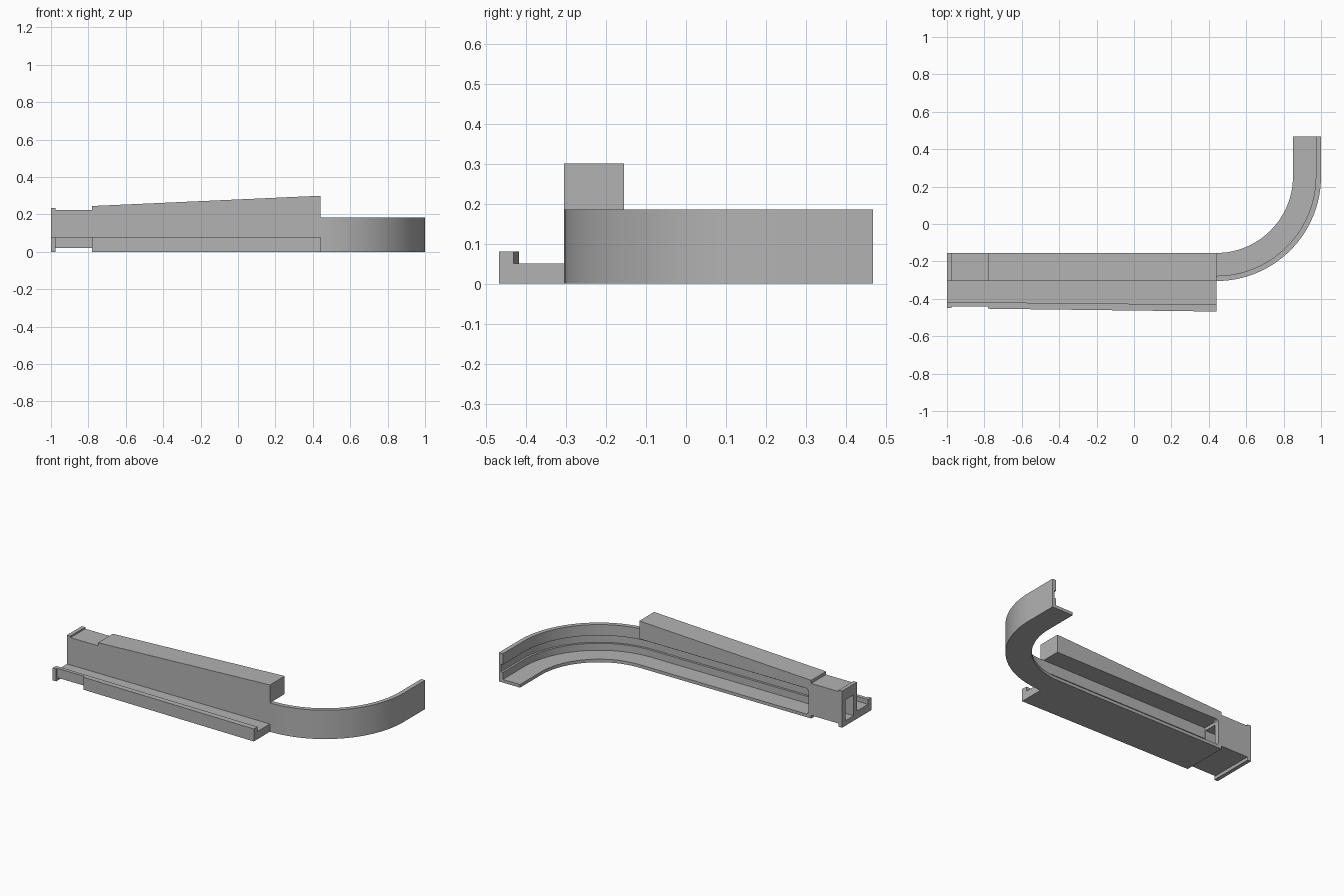
import bpy, bmesh, math
from mathutils import Vector

cube = bpy.data.objects.get("Cube")
if cube:
    bpy.data.objects.remove(cube, do_unlink=True)

grey = bpy.data.materials.new("plain grey")
grey.use_nodes = True
grey.diffuse_color = (0.45, 0.45, 0.45, 1)
grey.node_tree.nodes["Principled BSDF"].inputs["Base Color"].default_value = grey.diffuse_color


def loft(name, rings, smooth=False):
    """Skin matching closed rings of points and cap both ends."""
    bm = bmesh.new()
    loops = [[bm.verts.new(p) for p in ring] for ring in rings]
    n = len(loops[0])
    for a, b in zip(loops, loops[1:]):
        for i in range(n):
            j = (i + 1) % n
            bm.faces.new((a[i], a[j], b[j], b[i]))
    bm.faces.new(loops[0])
    bm.faces.new(loops[-1])
    bmesh.ops.recalc_face_normals(bm, faces=bm.faces)
    mesh = bpy.data.meshes.new(name)
    bm.to_mesh(mesh)
    bm.free()
    mesh.materials.append(grey)
    obj = bpy.data.objects.new(name, mesh)
    bpy.context.collection.objects.link(obj)
    bpy.ops.object.select_all(action='DESELECT')
    obj.select_set(True)
    bpy.context.view_layer.objects.active = obj
    if smooth:
        bpy.ops.object.shade_smooth_by_angle(angle=math.radians(30))
    return obj


def along_x(name, *sections):
    """Loft (x, [(y, z), ...]) sections."""
    return loft(name, [[(x, y, z) for y, z in prof] for x, prof in sections])


def rect(y0, y1, z0, z1):
    return [(y0, z0), (y1, z0), (y1, z1), (y0, z1)]


def ledge(lip_out, lip_in, z0):
    """Low shelf with a raised lip on its outer edge."""
    return [(lip_out, z0), (FRONT, z0), (FRONT, 0.05), (lip_in, 0.05),
            (lip_in, 0.08), (lip_out, 0.08)]


FRONT, BACK = -0.305, -0.155
TAIL, NECK, HEAD = -1.0, -0.975, -0.78
OPEN, END = -0.76, 0.44

# Track: channel section swept along the straight, bend and short exit
section = [(0, 0), (0.15, 0), (0.15, 0.02), (0.028, 0.02), (0.028, 0.065),
           (0.014, 0.065), (0.014, 0.115), (0.028, 0.115), (0.028, 0.185), (0, 0.185)]
radius = 0.56
centre = Vector((END, FRONT + radius))
path = [(Vector((OPEN, FRONT)), Vector((0, 1)))]
steps = 32
for i in range(steps + 1):
    a = math.pi / 2 * i / steps
    out = Vector((math.sin(a), -math.cos(a)))
    path.append((centre + out * radius, -out))
path.append((Vector((1.0, 0.468)), Vector((-1, 0))))
loft("curved_track", [[((p + d * w).x, (p + d * w).y, z) for w, z in section]
                      for p, d in path], smooth=True)

# Sloping cover above the straight track
along_x("sloped_cover", (OPEN, rect(FRONT, BACK, 0.185, 0.246)),
        (END, rect(FRONT, BACK, 0.185, 0.30)))

# Entry collar, end flange and shoulder, all pierced by one tunnel
hollow = [
    along_x("end_flange", (TAIL, rect(FRONT, BACK, 0, 0.235)),
            (NECK, rect(FRONT, BACK, 0, 0.235))),
    along_x("entry_collar", (NECK, rect(FRONT, BACK, 0.02, 0.225)),
            (HEAD, rect(FRONT, BACK, 0.02, 0.225))),
    along_x("cover_shoulder", (HEAD, rect(FRONT, BACK, 0, 0.245)),
            (OPEN, rect(FRONT, BACK, 0, 0.246))),
]
cutter = along_x("tunnel_cutter", (-1.1, rect(-0.272, -0.188, 0.032, 0.165)),
                 (-0.7, rect(-0.272, -0.188, 0.032, 0.165)))
cutter.hide_render = True
for obj in hollow:
    mod = obj.modifiers.new("tunnel", 'BOOLEAN')
    mod.object = cutter
    mod.operation = 'DIFFERENCE'
    mod.solver = 'EXACT'
    bpy.context.view_layer.objects.active = obj
    bpy.ops.object.modifier_apply(modifier=mod.name)
bpy.data.objects.remove(cutter, do_unlink=True)

# Rounded corners where the channel opens
r = 0.02
for name, z, s in (("lower_opening_fillet", 0.02, 1), ("upper_opening_fillet", 0.185, -1)):
    ring = [(OPEN, z)]
    for i in range(7):
        a = math.pi / 2 * i / 6
        ring.append((OPEN + r * (1 - math.cos(a)), z + s * r * (1 - math.sin(a))))
    loft(name, [[(x, y, h) for x, h in ring] for y in (-0.188, BACK)])

# Side ledge with its slightly angled lip
along_x("ledge_flange", (TAIL, ledge(-0.45, -0.417, 0)), (NECK, ledge(-0.45, -0.417, 0)))
along_x("ledge_collar", (NECK, ledge(-0.44, -0.417, 0.02)), (HEAD, ledge(-0.44, -0.419, 0.02)))
along_x("side_ledge", (HEAD, ledge(-0.453, -0.419, 0)), (END, ledge(-0.468, -0.431, 0)))
